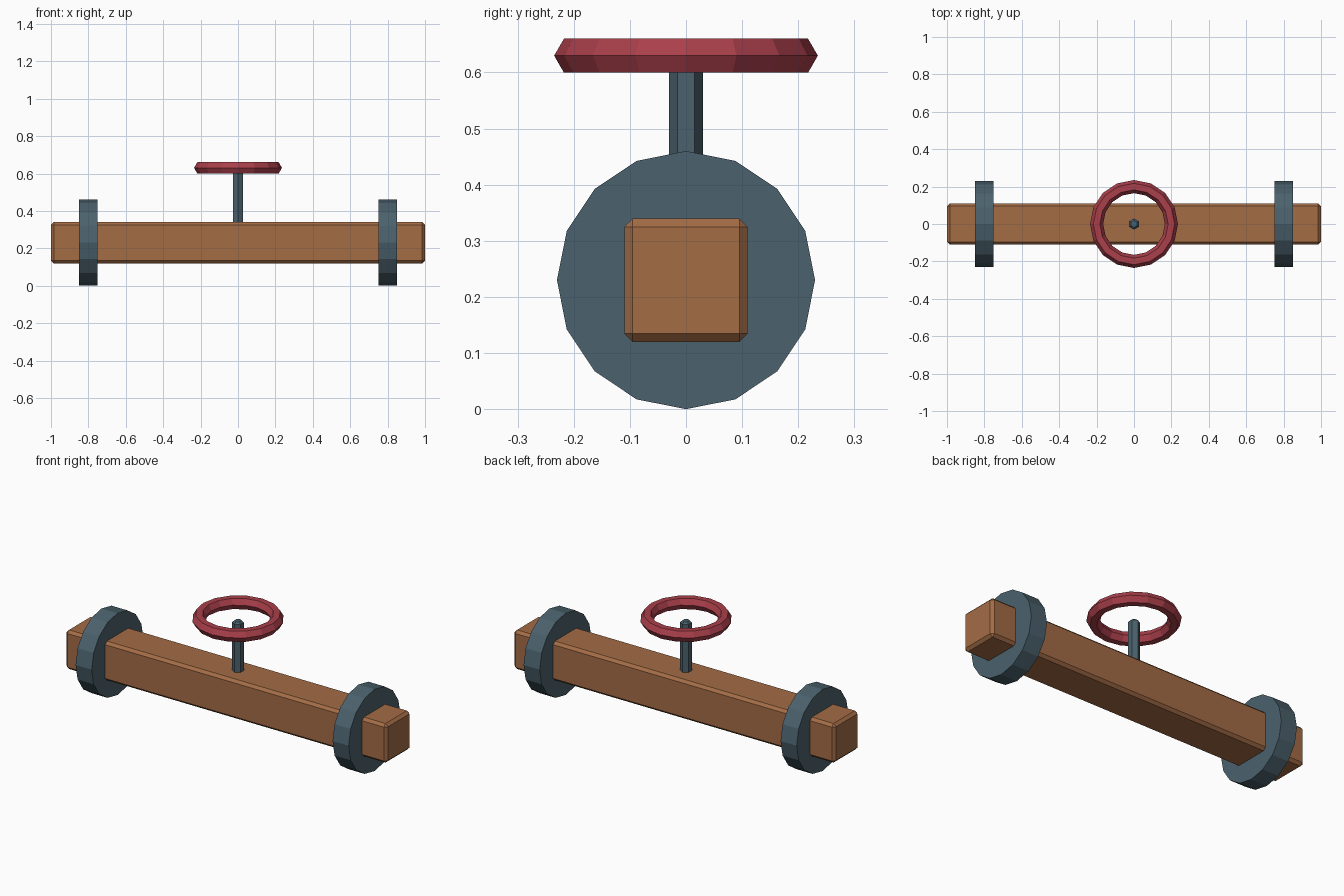
import bpy, bmesh
from math import pi
from mathutils import Matrix

if "Cube" in bpy.data.objects:
    bpy.data.objects.remove(bpy.data.objects["Cube"])


def material(name, color):
    m = bpy.data.materials.new(name)
    m.diffuse_color = (*color, 1)
    m.use_nodes = True
    m.node_tree.nodes["Principled BSDF"].inputs["Base Color"].default_value = m.diffuse_color
    return m


wood = material("brown", (0.37, 0.15, 0.06))
steel = material("slate", (0.07, 0.12, 0.15))
red = material("red", (0.40, 0.05, 0.07))


def make_object(name, bm, mat):
    bmesh.ops.recalc_face_normals(bm, faces=bm.faces)
    mesh = bpy.data.meshes.new(name)
    bm.to_mesh(mesh)
    bm.free()
    mesh.materials.append(mat)
    ob = bpy.data.objects.new(name, mesh)
    bpy.context.collection.objects.link(ob)
    return ob


# Square pipe body with chamfered edges
bm = bmesh.new()
bmesh.ops.create_cube(bm, size=1, matrix=Matrix.Translation((0, 0, 0.23))
                      @ Matrix.Diagonal((2.0, 0.22, 0.22, 1)))
bmesh.ops.bevel(bm, geom=bm.edges[:], offset=0.015, segments=1,
                affect='EDGES', profile=0.5)
make_object("pipe_body", bm, wood)

# Pair of 16-sided flanges
for side, x in (("left", -0.8), ("right", 0.8)):
    bm = bmesh.new()
    bmesh.ops.create_cone(bm, cap_ends=True, segments=16, radius1=0.23,
                          radius2=0.23, depth=0.1,
                          matrix=Matrix.Translation((x, 0, 0.23))
                          @ Matrix.Rotation(pi / 2, 4, 'Y'))
    make_object(side + "_flange", bm, steel)

# Six-sided stem with a chamfered top
bm = bmesh.new()
bmesh.ops.create_cone(bm, cap_ends=True, segments=6, radius1=0.03,
                      radius2=0.03, depth=0.32,
                      matrix=Matrix.Translation((0, 0, 0.46))
                      @ Matrix.Rotation(pi / 2, 4, 'Z'))
# turn so that two corners lie on the y axis
if max(v.co.y for v in bm.verts) < 0.029:
    bmesh.ops.rotate(bm, verts=bm.verts, matrix=Matrix.Rotation(pi / 2, 3, 'Z'))
top_edges = [e for e in bm.edges if all(v.co.z > 0.6 for v in e.verts)]
bmesh.ops.bevel(bm, geom=top_edges, offset=0.01, segments=1,
                affect='EDGES', profile=0.5)
make_object("valve_stem", bm, steel)

# Handwheel ring: hexagonal section, 16 segments
bpy.ops.mesh.primitive_torus_add(major_radius=0.2, minor_radius=0.035,
                                 major_segments=16, minor_segments=6,
                                 location=(0, 0, 0.63))
wheel = bpy.context.object
wheel.name = "handwheel"
wheel.data.materials.append(red)
for p in wheel.data.polygons:
    p.use_smooth = False
